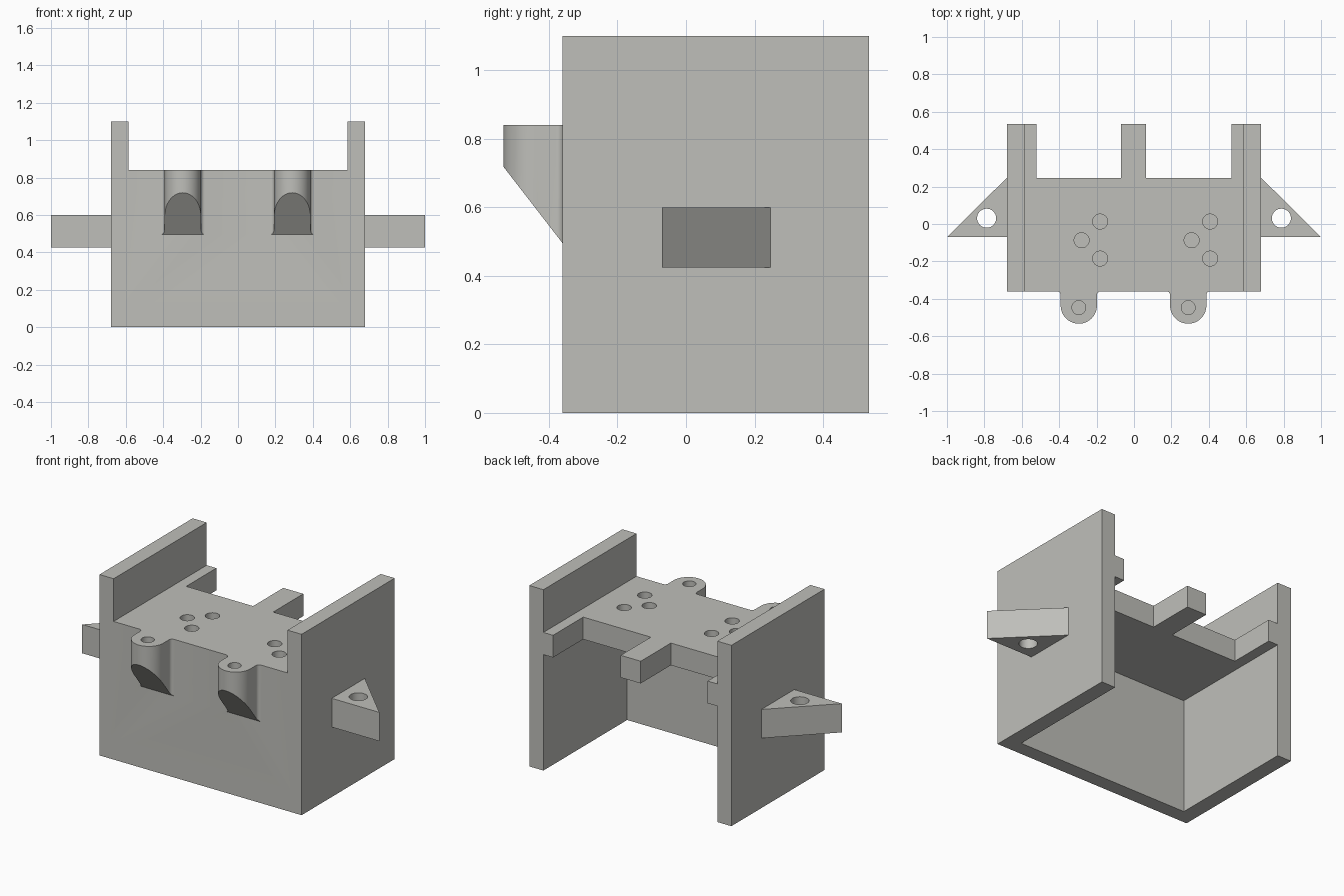
import bpy, bmesh, math

if "Cube" in bpy.data.objects:
    bpy.data.objects.remove(bpy.data.objects["Cube"])

grey = bpy.data.materials.new("warm grey")
grey.diffuse_color = (0.52, 0.52, 0.49, 1)
grey.use_nodes = True
grey.node_tree.nodes["Principled BSDF"].inputs["Base Color"].default_value = grey.diffuse_color


def prism(name, outline, z0, z1):
    """Extrude a plan outline; z0 may be a function of y for a sloped base."""
    low = z0 if callable(z0) else (lambda y: z0)
    bm = bmesh.new()
    bottom = [bm.verts.new((x, y, low(y))) for x, y in outline]
    top = [bm.verts.new((x, y, z1)) for x, y in outline]
    bm.faces.new(bottom)
    bm.faces.new(top)
    n = len(outline)
    for i in range(n):
        j = (i + 1) % n
        bm.faces.new((bottom[i], bottom[j], top[j], top[i]))
    bmesh.ops.recalc_face_normals(bm, faces=bm.faces)
    me = bpy.data.meshes.new(name)
    bm.to_mesh(me)
    bm.free()
    ob = bpy.data.objects.new(name, me)
    bpy.context.collection.objects.link(ob)
    me.materials.append(grey)
    return ob


def box(name, x0, x1, y0, y1, z0, z1):
    return prism(name, [(x0, y0), (x1, y0), (x1, y1), (x0, y1)], z0, z1)


def arc(cx, cy, r, a0, a1, n):
    return [(cx + r * math.cos(math.radians(a0 + (a1 - a0) * i / n)),
             cy + r * math.sin(math.radians(a0 + (a1 - a0) * i / n)))
            for i in range(n + 1)]


def combine(target, tool, operation):
    """Apply a boolean and remove the tool object."""
    mod = target.modifiers.new(operation, 'BOOLEAN')
    mod.operation = operation
    mod.solver = 'EXACT'
    mod.object = tool
    bpy.ops.object.select_all(action='DESELECT')
    bpy.context.view_layer.objects.active = target
    target.select_set(True)
    bpy.ops.object.modifier_apply(modifier=mod.name)
    bpy.data.objects.remove(tool)


def drill(target, x, y, r, z0, z1):
    combine(target, prism("drill", arc(x, y, r, 0, 348.75, 31), z0, z1), 'DIFFERENCE')


FRONT, BACK, DECK = -0.36, 0.535, 0.84

# Block hollowed into side walls, front wall and deck
body = box("bracket_body", -0.68, 0.68, FRONT, BACK, 0, 1.10)
combine(body, box("upper_channel", -0.585, 0.585, -0.6, 0.7, DECK, 1.3), 'DIFFERENCE')
combine(body, box("lower_cavity", -0.585, 0.585, -0.27, 0.7, -0.2, 0.705), 'DIFFERENCE')

# Rear notches leave three deck arms
for x0, x1 in ((-0.52, -0.07), (0.065, 0.52)):
    combine(body, box("rear_notch", x0, x1, 0.245, 0.7, 0.6, 0.95), 'DIFFERENCE')

# Rounded front lugs with sloped undersides and filleted roots
R, F, CY = 0.097, 0.02, -0.436


def slope(y):
    return 0.495 - (y - FRONT) * (0.72 - 0.495) / 0.174


for cx in (-0.295, 0.29):
    outline = [(cx - R - F, -0.32)]
    outline += arc(cx - R - F, FRONT - F, F, 90, 0, 6)
    outline += arc(cx, CY, R, 180, 360, 28)
    outline += arc(cx + R + F, FRONT - F, F, 180, 90, 6)
    outline += [(cx + R + F, -0.32)]
    combine(body, prism("front_lug", outline, slope, DECK), 'UNION')
    drill(body, cx, -0.447, 0.037, 0.74, 0.95)

# Triangular side ears with through holes
for s in (-1, 1):
    ear = prism("side_ear", [(s * 0.64, -0.07), (s * 1.0, -0.07),
                             (s * 0.68, 0.247), (s * 0.64, 0.247)], 0.425, 0.60)
    drill(ear, s * 0.788, 0.031, 0.051, 0.3, 0.7)
    combine(body, ear, 'UNION')

# Blind holes in the deck
for cx in (-0.28, 0.308):
    for dx, y in ((0, -0.087), (0.099, 0.013), (0.099, -0.185)):
        drill(body, cx + dx, y, 0.04, 0.74, 0.95)

bpy.ops.object.select_all(action='DESELECT')
body.select_set(True)
bpy.context.view_layer.objects.active = body
bpy.ops.object.shade_smooth_by_angle(angle=math.radians(30))
